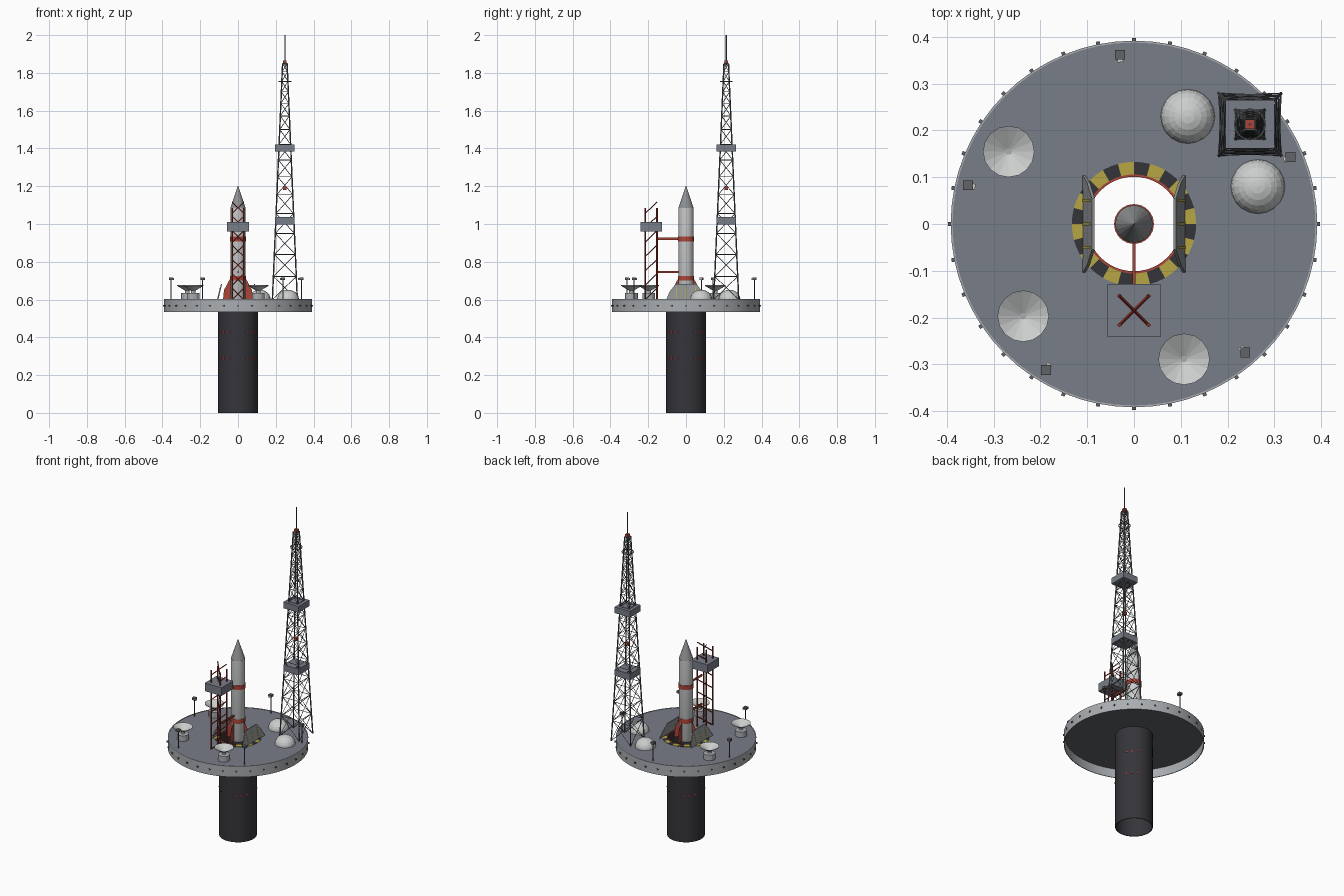
import bpy, bmesh, math
from math import sin, cos, pi, radians
from mathutils import Vector, Matrix

if "Cube" in bpy.data.objects:
    bpy.data.objects.remove(bpy.data.objects["Cube"])


def material(name, r, g, b):
    m = bpy.data.materials.new(name)
    m.use_nodes = True
    m.diffuse_color = (r, g, b, 1)
    m.node_tree.nodes["Principled BSDF"].inputs["Base Color"].default_value = (r, g, b, 1)
    return m


DECK = material("deck grey", .19, .205, .245)
RIM = material("rim grey", .4, .42, .44)
MID = material("middle grey", .27, .28, .29)
WHITE = material("pale grey", .6, .61, .61)
DARK = material("dark shaft", .036, .035, .042)
RED = material("signal red", .42, .06, .04)
RUST = material("gantry red", .27, .03, .02)
LAMP = material("lamp red", .75, .04, .05)
YELLOW = material("hazard yellow", .47, .39, .06)
STEEL = material("tower steel", .12, .126, .136)


def finish(bm, name, *mats, smooth=False):
    bmesh.ops.recalc_face_normals(bm, faces=bm.faces)
    me = bpy.data.meshes.new(name)
    bm.to_mesh(me)
    bm.free()
    for m in mats:
        me.materials.append(m)
    ob = bpy.data.objects.new(name, me)
    bpy.context.collection.objects.link(ob)
    if smooth:
        bpy.ops.object.select_all(action='DESELECT')
        ob.select_set(True)
        bpy.context.view_layer.objects.active = ob
        bpy.ops.object.shade_smooth_by_angle(angle=radians(35))
    return ob


def lathe(bm, profile, n, at=(0, 0), closed=False):
    rings = []
    for r, z in profile:
        if r == 0:
            rings.append([bm.verts.new((at[0], at[1], z))] * n)
        else:
            rings.append([bm.verts.new((at[0] + r * cos(2 * pi * i / n), at[1] + r * sin(2 * pi * i / n), z))
                          for i in range(n)])
    pairs = list(zip(rings, rings[1:])) + ([(rings[-1], rings[0])] if closed else [])
    for a, b in pairs:
        for i in range(n):
            j = (i + 1) % n
            bm.faces.new(list(dict.fromkeys((a[i], a[j], b[j], b[i]))))


def strut(bm, a, b, r, sides=4):
    a, b = Vector(a), Vector(b)
    d = b - a
    mat = Matrix.Translation((a + b) / 2) @ d.to_track_quat('Z', 'Y').to_matrix().to_4x4()
    bmesh.ops.create_cone(bm, cap_ends=True, segments=sides, radius1=r, radius2=r, depth=d.length, matrix=mat)


def box(bm, centre, size, turn=0):
    mat = Matrix.Translation(centre) @ Matrix.Rotation(turn, 4, 'Z') @ Matrix.Diagonal((*size, 1))
    bmesh.ops.create_cube(bm, size=1, matrix=mat)


def prism(bm, pts, offset):
    a = [bm.verts.new(p) for p in pts]
    b = [bm.verts.new(Vector(p) + Vector(offset)) for p in pts]
    bm.faces.new(a)
    bm.faces.new(b[::-1])
    for i in range(len(a)):
        j = (i + 1) % len(a)
        bm.faces.new((a[i], b[i], b[j], a[j]))


def revolved(name, mat, profile, n, at=(0, 0), closed=False, smooth=True):
    bm = bmesh.new()
    lathe(bm, profile, n, at, closed)
    return finish(bm, name, mat, smooth=smooth)


# Round deck with dark underside, and its open skirt
bm = bmesh.new()
lathe(bm, [(.103, .6), (.389, .6), (.389, .59), (.103, .59)], 64, closed=True)
deck = finish(bm, "deck", DECK, STEEL)
for f in deck.data.polygons:
    f.material_index = int(f.normal.z < -.5)
revolved("deck_rim", RIM, [(.392, .602), (.392, .535), (.388, .535), (.388, .602)], 64, closed=True)
bm = bmesh.new()
for i in range(32):
    a = 2 * pi * i / 32
    box(bm, (.394 * cos(a), .394 * sin(a), .568), (.008, .008, .008), a)
finish(bm, "rim_studs", STEEL)

# Launch shaft, open at both ends, with small lamps
revolved("shaft", DARK, [(.105, 0), (.105, .595), (.101, .595), (.101, 0)], 48, closed=True)
bm = bmesh.new()
for z in (.29, .43):
    for q in range(4):
        for d in (-17, 0, 17):
            a = radians(45 + 90 * q + d)
            box(bm, (.105 * cos(a), .105 * sin(a), z), (.006, .007, .007), a)
finish(bm, "shaft_lamps", LAMP)
revolved("shaft_lip", RED, [(.106, .598), (.106, .604), (.101, .604), (.101, .598)], 48, closed=True)

# Hazard ring around the shaft
bm = bmesh.new()
lathe(bm, [(.106, .602), (.133, .602), (.133, .598), (.106, .598)], 48, closed=True)
ring = finish(bm, "hazard_ring", YELLOW, DARK)
for f in ring.data.polygons:
    f.material_index = int(math.atan2(f.center.y, f.center.x) % (2 * pi) / radians(15)) % 2

# Two tapered hatch doors with yellow stripes
for side, label in ((1, "left"), (-1, "right")):
    def door_point(y, h, out=0.0):
        return (side * (.11 - .24 * h + out), y, .6 + h)
    half = [(.104, 0), (.088, .04), (.055, .083)]
    outline = half + [(-y, h) for y, h in reversed(half)]
    bm = bmesh.new()
    prism(bm, [door_point(y, h) for y, h in outline], (-side * .006, 0, 0))
    finish(bm, label + "_hatch_door", MID)
    bm = bmesh.new()
    for y in (-.05, 0, .05):
        prism(bm, [door_point(y + dy, h, .001) for dy, h in
                   ((-.003, .003), (.003, .003), (.003, .065), (-.003, .065))], (-side * .002, 0, 0))
    finish(bm, label + "_door_stripes", YELLOW)

# Rocket body, nose, bands and sheet fins
revolved("rocket_body", WHITE, [(0, .58), (.03, .58), (.04, .6), (.04, 1.085)], 32)
revolved("rocket_nose", MID, [(.04, 1.085), (0, 1.205)], 20, smooth=False)
for name, z in (("lower_band", .7), ("upper_band", .908)):
    revolved(name, RED, [(.0395, z), (.0425, z), (.0425, z + .026), (.0395, z + .026)], 32, closed=True)
bm = bmesh.new()
for i in range(4):
    c, s = round(cos(i * pi / 2)), round(sin(i * pi / 2))
    bm.faces.new([bm.verts.new((c * r, s * r, z)) for r, z in
                  ((.036, .715), (.042, .71), (.074, .65), (.082, .575), (.036, .6))])
finish(bm, "rocket_fins", RED)

# Service gantry: four posts with crossed bars through the middle of each bay
GY, GH = -.185, .031
bm = bmesh.new()
for sx in (-1, 1):
    for sy in (-1, 1):
        strut(bm, (sx * GH, GY + sy * GH, .6), (sx * GH, GY + sy * GH, 1.085), .0045, 6)
    for i in range(7):
        z = .6 + .076 * i
        strut(bm, (-sx * GH, GY - GH, z), (sx * GH, GY + GH, z + .06), .0032)
finish(bm, "gantry_frame", RUST)
bm = bmesh.new()
for z in (.745, .922):
    box(bm, (0, -.098, z), (.007, .118, .011))
finish(bm, "gantry_arms", RED)
bm = bmesh.new()
box(bm, (0, GY, .985), (.114, .114, .05))
finish(bm, "gantry_platform", DECK)

# Tall tapering lattice tower
TX, TY = .248, .213
levels = [.6]
for i in range(15):
    levels.append(levels[-1] + 1.25 * (22 - i) / sum(range(8, 23)))


def corner(k, z):
    sx, sy = ((-1, -1), (1, -1), (1, 1), (-1, 1))[k % 4]
    h = .066 - .0432 * (z - .6)
    return (TX + sx * h, TY + sy * h, z)


bm = bmesh.new()
for k in range(4):
    strut(bm, corner(k, levels[0]), corner(k, levels[-1]), .0038, 6)
    for z0, z1 in zip(levels, levels[1:]):
        strut(bm, corner(k, z1), corner(k + 1, z1), .0018)
        strut(bm, corner(k, z0), corner(k + 1, z1), .0018)
        strut(bm, corner(k + 1, z0), corner(k, z1), .0018)
strut(bm, (TX, TY, 1.84), (TX, TY, 2), .003, 8)
finish(bm, "tower_frame", STEEL)
bm = bmesh.new()
for z in (1.017, 1.403):
    box(bm, (TX, TY, z), (.104, .104, .038))
finish(bm, "tower_platforms", DECK)
revolved("tower_ring", STEEL, [(.034, 1.753), (.034, 1.757), (.031, 1.757), (.031, 1.753)], 24, (TX, TY), True)
bm = bmesh.new()
box(bm, (TX, TY, 1.855), (.02, .02, .02))
box(bm, (TX, TY, 1.19), (.018, .018, .018))
finish(bm, "tower_beacons", RED)

# Faceted storage domes
for i, at in enumerate(((.115, .23), (.265, .08))):
    dome = [(.058 * cos(pi * k / 12), .6 + .052 * sin(pi * k / 12)) for k in range(6)] + [(0, .652)]
    revolved(f"storage_dome_{i + 1}", WHITE, dome, 20, at, smooth=False)

# Dish aerials on drum stands
for i, at in enumerate(((-.268, .155), (-.237, -.197), (.107, -.289))):
    revolved(f"dish_stand_{i + 1}", RIM, [(0, .6), (.034, .6), (.034, .634), (.012, .636), (.012, .648), (0, .648)],
             12, at, smooth=False)
    revolved(f"dish_{i + 1}", WHITE, [(0, .64), (.055, .673), (.055, .676), (0, .644)], 16, at, smooth=False)

# Floodlights facing the middle of the deck
posts, lenses = bmesh.new(), bmesh.new()
for x, y in ((-.355, .083), (-.03, .362), (.335, .143), (.238, -.275), (-.188, -.312)):
    strut(posts, (x, y, .6), (x, y, .706), .003, 6)
    box(posts, (x, y, .71), (.021, .021, .014))
    d = Vector((-x, -y, 0)).normalized() * .013
    box(lenses, (x + d.x, y + d.y, .708), (.006, .012, .01), math.atan2(d.y, d.x))
finish(posts, "floodlight_posts", STEEL)
finish(lenses, "floodlight_lenses", WHITE)
